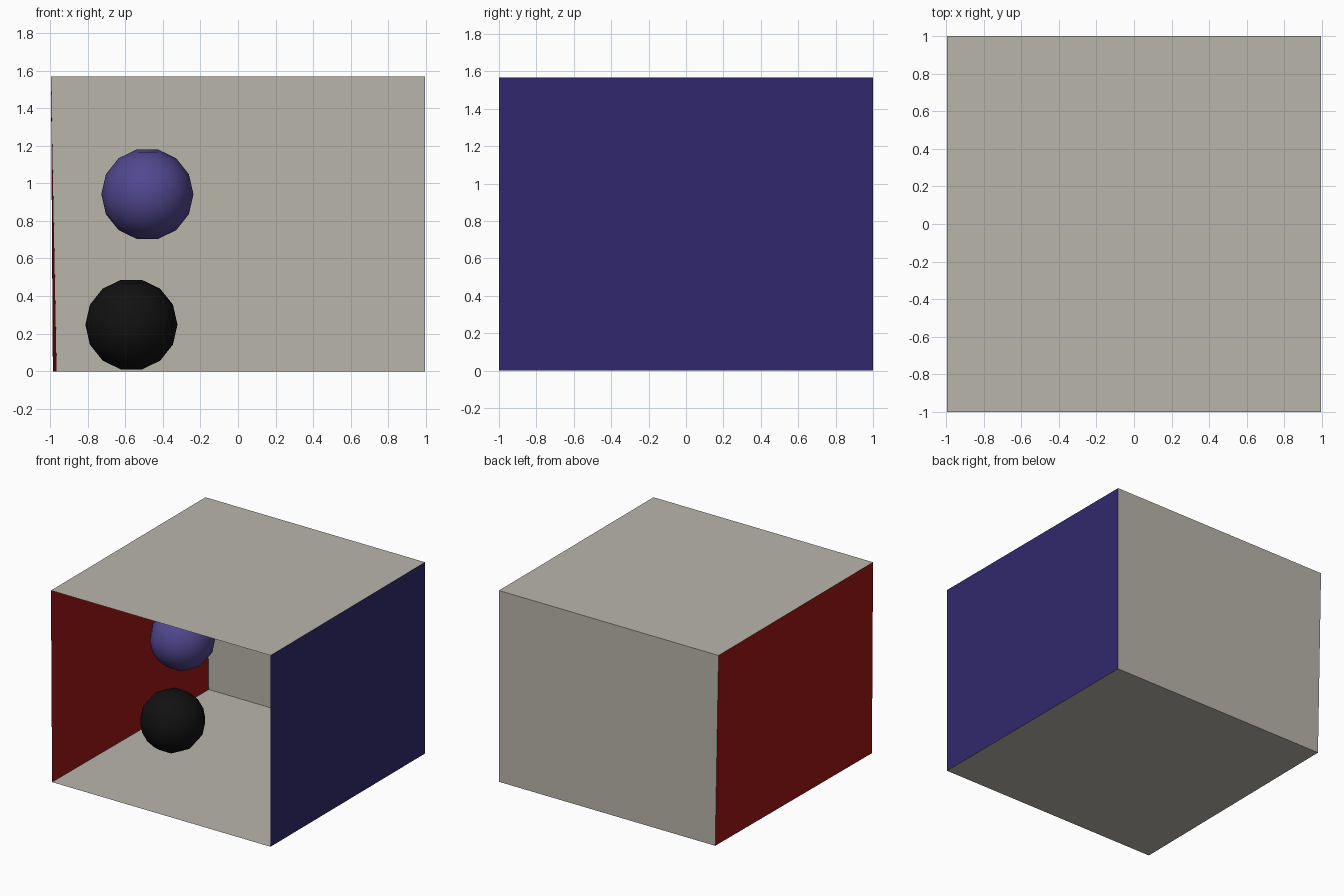
import bpy, bmesh, math
from mathutils import Matrix

if "Cube" in bpy.data.objects:
    bpy.data.objects.remove(bpy.data.objects["Cube"])


def linear(c):
    return c / 12.92 if c <= 0.04045 else ((c + 0.055) / 1.055) ** 2.4


def material(name, rgb):
    # Colours are given as seen on screen and stored as linear values
    m = bpy.data.materials.new(name)
    m.diffuse_color = (*map(linear, rgb), 1)
    m.use_nodes = True
    m.node_tree.nodes["Principled BSDF"].inputs["Base Color"].default_value = m.diffuse_color
    return m


def make_object(name, bm, mat):
    mesh = bpy.data.meshes.new(name)
    bm.to_mesh(mesh)
    bm.free()
    mesh.materials.append(mat)
    ob = bpy.data.objects.new(name, mesh)
    bpy.context.collection.objects.link(ob)
    return ob


def panel(name, corners, mat):
    bm = bmesh.new()
    bm.faces.new([bm.verts.new(c) for c in corners])
    make_object(name, bm, mat)


def ball(name, centre, mat):
    # Low-poly sphere with its poles facing front and back
    bm = bmesh.new()
    turn = Matrix.Rotation(math.radians(90), 4, 'X') @ Matrix.Rotation(math.radians(90), 4, 'Z')
    bmesh.ops.create_uvsphere(bm, u_segments=14, v_segments=8, radius=0.245, matrix=turn)
    for f in bm.faces:
        f.smooth = True
    make_object(name, bm, mat).location = centre


white = material("wall_white", (0.725, 0.71, 0.67))
red = material("wall_red", (0.63, 0.09, 0.085))
blue = material("wall_blue", (0.19, 0.16, 0.427))
violet = material("ball_blue", (0.32, 0.28, 0.56))
black = material("ball_black", (0.067, 0.067, 0.067))

# Room corners: the left wall leans out slightly towards the top and front
H, R, L = 1.567, 0.995, -0.995
fl, fr, br, bl = (-0.985, -1, 0), (R, -1, 0), (R, 1, 0), (-0.965, 1, 0)
tfl, tfr, tbr, tbl = (L, -1, H), (R, -1, H), (R, 1, H), (L, 1, H)

# Open-fronted room, normals facing inwards
panel("floor", (fl, fr, br, bl), white)
panel("ceiling", (tfl, tbl, tbr, tfr), white)
panel("back_wall", (bl, br, tbr, tbl), white)
panel("left_wall", (fl, bl, tbl, tfl), red)
panel("right_wall", (fr, tfr, tbr, br), blue)

# Two balls
ball("lower_ball", (-0.567, -0.035, 0.248), black)
ball("upper_ball", (-0.482, -0.03, 0.942), violet)
